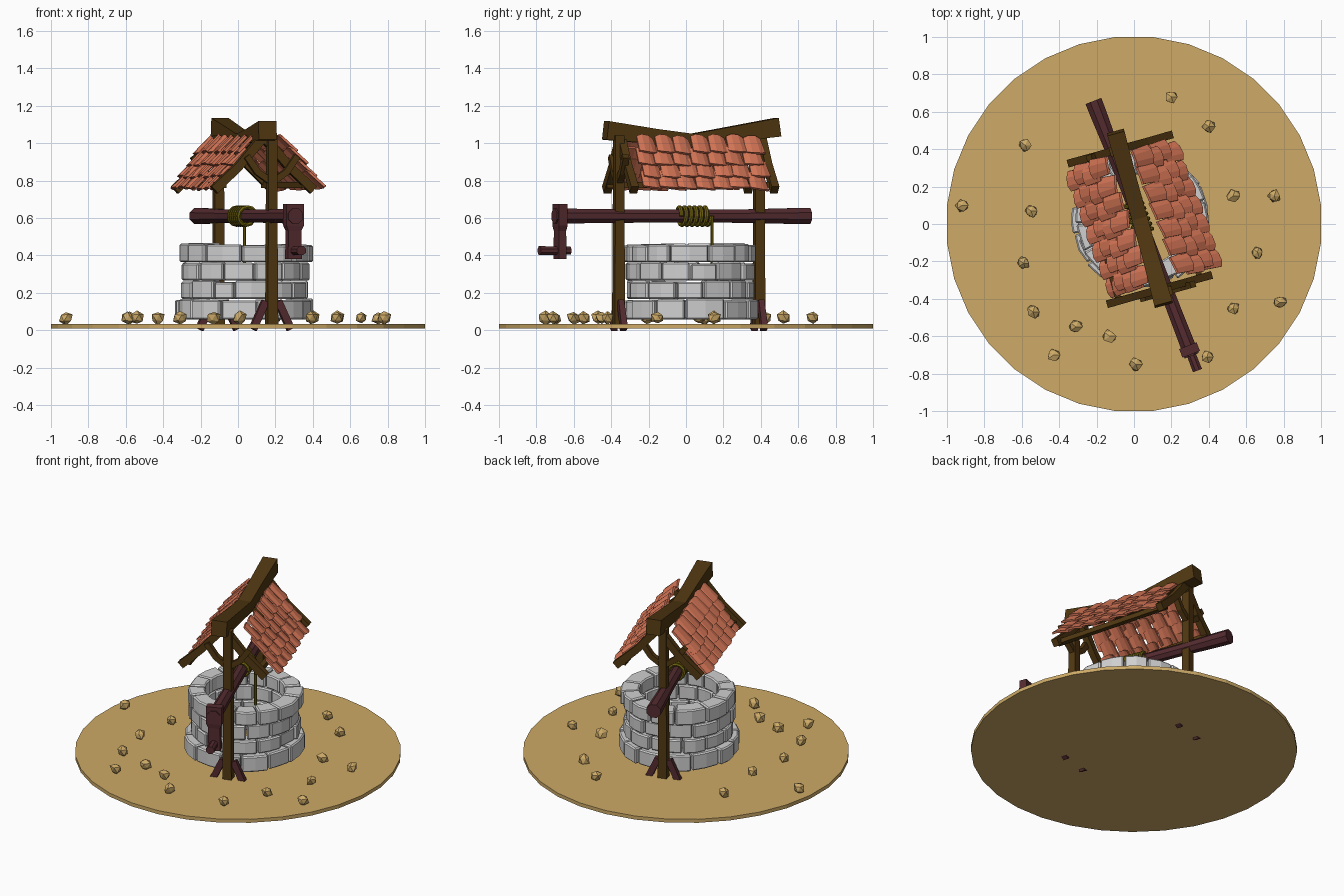
import bpy, bmesh, math, random
from mathutils import Vector as V

if "Cube" in bpy.data.objects:
    bpy.data.objects.remove(bpy.data.objects["Cube"])
random.seed(4)

def srgb(r, g, b):
    return tuple(((c / 255 + 0.055) / 1.055) ** 2.4 for c in (r, g, b)) + (1,)

def material(name, *rgb):
    m = bpy.data.materials.new(name)
    m.diffuse_color = srgb(*rgb)
    m.use_nodes = True
    m.node_tree.nodes["Principled BSDF"].inputs["Base Color"].default_value = m.diffuse_color
    return m

SAND = material("sand", 205, 170, 103)
STONE = material("pale stone", 208, 208, 208)
WOOD = material("brown timber", 80, 55, 17)
MAROON = material("dark red wood", 84, 43, 47)
TILE = material("terracotta", 217, 120, 88)
ROPE = material("olive rope", 112, 98, 14)

def finish(name, bm, mat, bevel=0):
    bmesh.ops.recalc_face_normals(bm, faces=bm.faces)
    me = bpy.data.meshes.new(name)
    bm.to_mesh(me)
    bm.free()
    me.materials.append(mat)
    ob = bpy.data.objects.new(name, me)
    bpy.context.collection.objects.link(ob)
    if bevel:
        mod = ob.modifiers.new("bevel", "BEVEL")
        mod.width, mod.segments = bevel, 1
    return ob

def skin(bm, rings):
    """Close a list of equal rings of points into a solid."""
    vs = [[bm.verts.new(p) for p in r] for r in rings]
    n = len(vs[0])
    for a, b in zip(vs, vs[1:]):
        for i in range(n):
            bm.faces.new((a[i], a[(i + 1) % n], b[(i + 1) % n], b[i]))
    bm.faces.new(vs[0])
    bm.faces.new(vs[-1])

def loft(bm, path, up, n=4):
    """Sweep a box (n=4) or round section along path of (point, width, height)."""
    up, rings = V(up), []
    k = 0.5 * (math.sqrt(2) if n == 4 else 1)
    for i, (p, w, h) in enumerate(path):
        t = (path[min(i + 1, len(path) - 1)][0] - path[max(i - 1, 0)][0]).normalized()
        side = t.cross(up).normalized()
        top = side.cross(t).normalized()
        rings.append([p + side * (k * w * math.cos(a)) + top * (k * h * math.sin(a))
                      for a in (2 * math.pi * (j + 0.5) / n for j in range(n))])
    skin(bm, rings)

def beam(name, path, up, mat, n=4):
    bm = bmesh.new()
    loft(bm, path, up, n)
    return finish(name, bm, mat)

# Roof frame: u across the ridge, v along the ridge toward the front
ang = math.radians(15.6)
U, D, Z = V((math.cos(ang), math.sin(ang), 0)), V((math.sin(ang), -math.cos(ang), 0)), V((0, 0, 1))
def P(u, v, z):
    return V((0.03, 0.03, z)) + U * u + D * v

# Ground disc
bm = bmesh.new()
skin(bm, [[V((1.005 * math.cos(a), 1.005 * math.sin(a), z))
           for a in (2 * math.pi * (i + 0.5) / 32 for i in range(32))] for z in (0.01, 0.034)])
finish("ground_disc", bm, SAND)

# Scattered rocks
rocks = [(.2, .68), (.4, .52), (-.58, .42), (-.92, .1), (-.55, .07), (-.59, -.21), (.53, .15),
         (.75, .15), (.66, -.15), (.78, -.42), (.53, -.45), (-.54, -.47), (-.31, -.55),
         (-.13, -.6), (-.43, -.7), (.01, -.75), (.39, -.71)]
bm = bmesh.new()
for x, y in rocks:
    vs = bmesh.ops.create_icosphere(bm, subdivisions=1, radius=0.036)["verts"]
    for v in vs:
        v.co = v.co * random.uniform(0.8, 1.2) + V((x, y, 0.066))
finish("rocks", bm, SAND)

# Stone courses of the well
layers = [(.057, .163, .362), (.167, .26, .335), (.265, .358, .337), (.363, .458, .35)]
COUNT = 13
for k, (z0, z1, R) in enumerate(layers):
    bm = bmesh.new()
    step = 2 * math.pi / COUNT
    cuts = [(i + k * 0.5 + random.uniform(-.16, .16)) * step for i in range(COUNT)]
    cuts.append(cuts[0] + 2 * math.pi)
    for a0, a1 in zip(cuts, cuts[1:]):
        ro, top = R + random.uniform(-.008, .01), z1 + random.uniform(-.006, .008)
        rings = []
        for a in (a0 + .012, (a0 + a1) / 2, a1 - .012):
            e = ro + random.uniform(-.006, .006)
            rings.append([V((.037 + r * math.cos(a), .022 + r * math.sin(a), z))
                          for r, z in ((.245, z0), (e, z0), (e, top), (.245, top))])
        skin(bm, rings)
    finish("stone_course_%d" % (k + 1), bm, STONE, 0.008)

# Posts, braces and foot stakes, front then back
for side, x, y in (("front", .18, -.36), ("back", -.105, .39)):
    base = V((x, y, 0))
    beam(side + "_post", [(base + Z * .015, .058, .058), (base + Z * .5, .052, .052),
                          (base + Z * 1.04, .05, .05)], D, WOOD)
    for s, tag in ((-1, "left"), (1, "right")):
        beam("%s_%s_brace" % (side, tag),
             [(base + Z * .79, .035, .035), (base + U * s * .08 + Z * .845, .035, .035),
              (base + U * s * .14 + Z * .93, .035, .035)], D, WOOD)
        beam("%s_%s_stake" % (side, tag),
             [(base + U * s * .105 + Z * .005, .04, .035),
              (base + U * s * .035 + Z * .155, .04, .03)], D, MAROON)

# Sagging ridge beam
beam("ridge_beam", [(P(0, -.478, 1.085), .095, .1), (P(0, -.2, 1.045), .085, .08),
                    (P(0, 0, 1.012), .085, .075), (P(0, .2, 1.035), .085, .08),
                    (P(0, .478, 1.068), .1, .1)], Z, WOOD)

# Rafters and eave purlins
for s, tag in ((-1, "left"), (1, "right")):
    for v, side in ((-.385, "back"), (.395, "front")):
        beam("%s_%s_rafter" % (side, tag),
             [(P(0, v, 1.035), .042, .05), (P(s * .14, v, .875), .04, .045),
              (P(s * .275, v, .75), .042, .05)], Z, WOOD)
    beam(tag + "_purlin", [(P(s * .225, -.4, .775), .032, .032),
                           (P(s * .225, .41, .775), .032, .032)], Z, WOOD)

# Arched roof tiles in four overlapping rows
ROWS, COLS, W, LEN = 4, 7, .101, .112
for s, tag in ((-1, "left"), (1, "right")):
    bm = bmesh.new()
    u0, u1 = (.05, .255) if s < 0 else (.075, .295)
    down = (U * s * (u1 - u0) + Z * (.75 - 1.03)).normalized()
    normal = (U * s * .28 + Z * (u1 - u0)).normalized()
    pitch = (math.hypot(u1 - u0, .28) - LEN) / (ROWS - 1)
    for r in range(ROWS):
        for c in range(COLS):
            v = (c - (COLS - 1) / 2) * W + (.012 if r % 2 else -.012) + random.uniform(-.005, .005)
            o = P(s * u0 + .03 * v / .35, v, 1.02) + down * (r * pitch + random.uniform(-.007, .007))
            roll = random.uniform(-.006, .006) + .008
            ends = []
            for t, lift, w in ((0, .002, .47), (LEN, .022, .54)):
                outline = []
                for thick, order in ((.014, (-1, -.4, .4, 1)), (0, (1, .4, -.4, -1))):
                    for q in order:
                        bow = .012 * (1 - q * q)
                        round_end = .012 * (1 - q * q) * (1 if t else -1)
                        outline.append(o + down * (t + round_end) + D * (q * w * W)
                                       + normal * (lift + bow + thick + q * roll))
                ends.append(outline)
            skin(bm, ends)
    finish(tag + "_roof_tiles", bm, TILE)

# Winding axle with its own direction
A = V((.36, -.933, 0)).normalized()
B = V((A.y, -A.x, 0)) * -1
def Q(t, b=0, z=.61):
    return V((.037, 0, z)) + A * t + B * b
beam("axle", [(Q(-.705), .098, .094), (Q(-.62), .096, .092), (Q(-.35), .078, .078),
              (Q(0), .078, .076), (Q(.4), .08, .078), (Q(.755), .088, .088)], Z, MAROON, 8)

# Crank head, arm and handle
beam("crank_arm", [(Q(.722, 0, .675), .1, .05), (Q(.722, 0, .56), .1, .05),
                   (Q(.722, 0, .53), .074, .042), (Q(.722, 0, .38), .08, .045)], A, MAROON)
beam("crank_handle", [(Q(.665, 0, .425), .05, .046), (Q(.84, 0, .425), .056, .052)], Z, MAROON, 8)

# Rope coil and hanging rope
TURNS = 6
coil = []
for i in range(TURNS * 12 + 1):
    a = 2 * math.pi * i / 12
    coil.append((Q(.045 - .175 * i / (TURNS * 12)) + B * (.048 * math.cos(a))
                 + Z * (.048 * math.sin(a)), .022, .024))
beam("rope_coil", coil, A, ROPE, 6)
end = coil[-1][0]
beam("hanging_rope", [(end, .018, .018), (end - Z * .31, .018, .018)], A, ROPE, 6)
